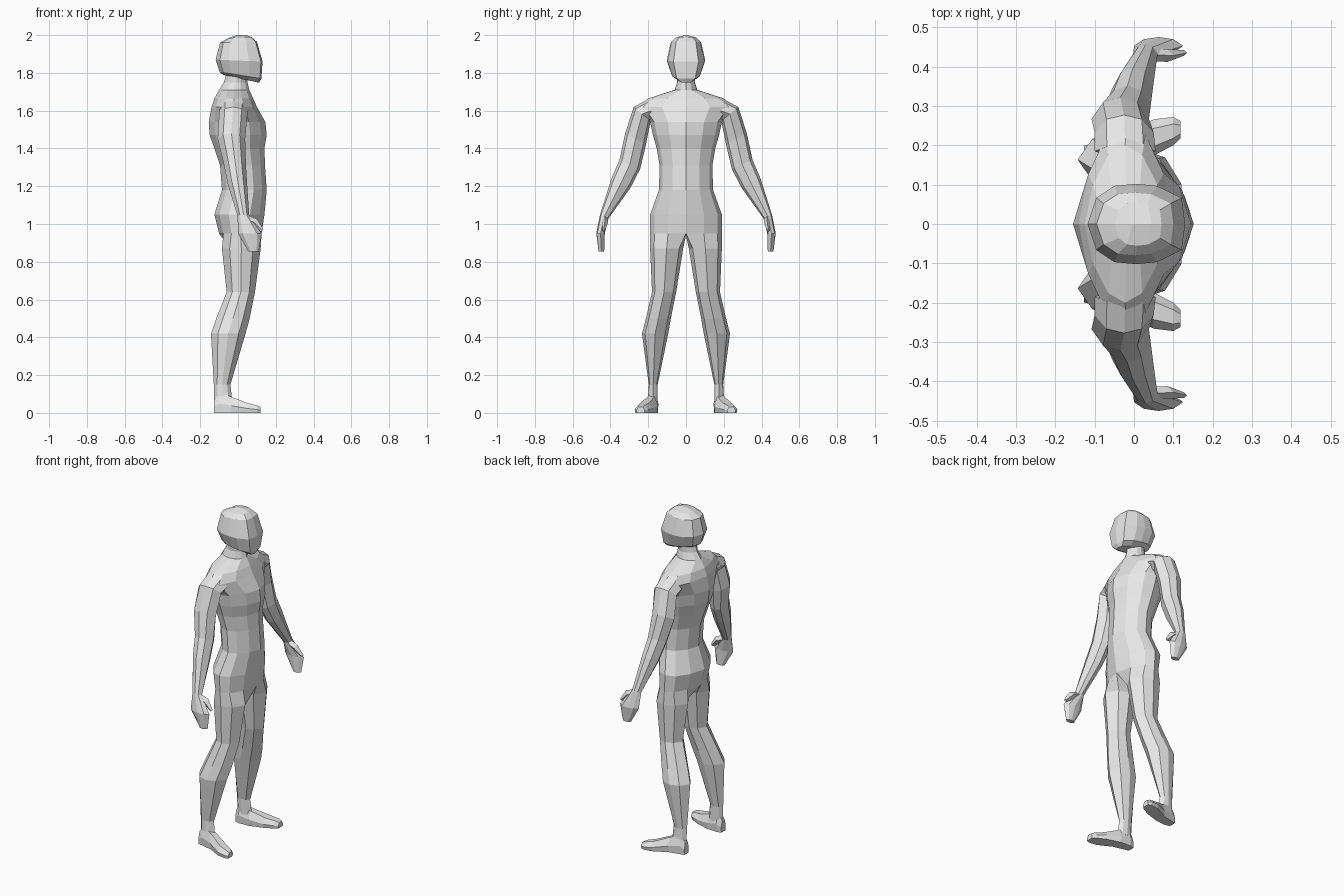
import bpy, bmesh
from mathutils import Vector

if "Cube" in bpy.data.objects:
    bpy.data.objects.remove(bpy.data.objects["Cube"])

skin = bpy.data.materials.new("plain_grey")
skin.diffuse_color = (0.8, 0.8, 0.8, 1)
skin.use_nodes = True
skin.node_tree.nodes["Principled BSDF"].inputs["Base Color"].default_value = skin.diffuse_color

# Half cross-sections: (sideways fraction, forward fraction) from front to back
BODY = [(0, 1), (.5, .8), (.88, .42), (1, 0), (.88, -.42), (.5, -.8), (0, -1)]
HEAD = [(0, 1), (.65, .93), (.95, .42), (1, 0), (.95, -.45), (.65, -.82), (0, -1)]
# Closed limb section: (forward fraction, inner-to-outer fraction)
LIMB = [(.6, .12), (1, .5), (.6, .88), (0, 1), (-.6, .88), (-1, .5), (-.6, .12), (0, 0)]


def half_ring(bm, section, zb, zf, xb, xf, w):
    """Half ring around the middle plane, tilted from zb at the back to zf at the front."""
    mid, half = (xb + xf) / 2, (xf - xb) / 2
    return [bm.verts.new((mid + half * f, w * s, zb + (zf - zb) * (f + 1) / 2))
            for s, f in section]


def limb_ring(bm, outer, inner, xb, xf):
    """Closed ring between an outer and an inner (y, z) point."""
    o, i = Vector((0, *outer)), Vector((0, *inner))
    mid, half = (xb + xf) / 2, (xf - xb) / 2
    return [bm.verts.new(i.lerp(o, t) + Vector((mid + half * f, 0, 0))) for f, t in LIMB]


def bridge(bm, rings, closed):
    for a, b in zip(rings, rings[1:]):
        n = len(a)
        for k in range(n if closed else n - 1):
            m = (k + 1) % n
            bm.faces.new((a[k], a[m], b[m], b[k]))


def finish(bm, name):
    """Mirror left to right, fix normals and make the object."""
    bmesh.ops.mirror(bm, geom=bm.verts[:] + bm.edges[:] + bm.faces[:],
                     axis='Y', merge_dist=0.0005)
    bmesh.ops.recalc_face_normals(bm, faces=bm.faces[:])
    mesh = bpy.data.meshes.new(name)
    bm.to_mesh(mesh)
    bm.free()
    mesh.materials.append(skin)
    bpy.context.collection.objects.link(bpy.data.objects.new(name, mesh))


# Torso and neck, running on into the legs: z, back, front, half width
bm = bmesh.new()
torso = [half_ring(bm, BODY, z, z, xb, xf, w) for z, xb, xf, w in [
    (1.80, -.06, .05, .05), (1.75, -.075, .05, .047), (1.71, -.10, .06, .06),
    (1.665, -.125, .08, .20), (1.62, -.14, .10, .255), (1.54, -.155, .145, .19),
    (1.47, -.15, .152, .175), (1.40, -.125, .14, .155), (1.31, -.095, .143, .14),
    (1.18, -.085, .152, .143), (1.05, -.125, .14, .19), (.95, -.10, .125, .19)]]
bridge(bm, torso, False)
crotch = torso[-1] + [bm.verts.new((.01, 0, .94))]
legs = [crotch] + [limb_ring(bm, (yo, z), (yi, z), xb, xf) for z, xb, xf, yi, yo in [
    (.87, -.085, .12, .015, .19), (.64, -.06, .09, .052, .18), (.50, -.115, .062, .08, .212),
    (.42, -.143, .04, .094, .233), (.15, -.128, -.04, .15, .197),
    (.06, -.126, -.03, .15, .202)]]
bridge(bm, legs, True)
bm.faces.new(legs[-1])
finish(bm, "torso_and_legs")

# Head: back z, front z, back, front, half width
bm = bmesh.new()
head = [half_ring(bm, HEAD, *r) for r in [
    (1.79, 1.748, -.08, .112, .04), (1.805, 1.77, -.098, .124, .075),
    (1.87, 1.86, -.118, .13, .102), (1.96, 1.965, -.095, .10, .08),
    (1.985, 1.99, -.05, .07, .055)]]
bridge(bm, head, False)
crown = [bm.verts.new((x, 0, 2.0)) for x in (.045, -.005)]
top = head[-1]
bm.faces.new((top[0], top[1], top[2], crown[0]))
bm.faces.new((top[2], top[3], top[4], crown[1], crown[0]))
bm.faces.new((top[4], top[5], top[6], crown[1]))
bm.faces.new(head[0])
bmesh.ops.delete(bm, geom=[f for f in bm.faces if all(abs(v.co.y) < 1e-6 for v in f.verts)],
                 context='FACES')
finish(bm, "head")

# Arms with flat hands: outer point, inner point, back, front
bm = bmesh.new()
arm = [limb_ring(bm, *r) for r in [
    ((.20, 1.66), (.17, 1.54), -.10, .055), ((.277, 1.62), (.187, 1.545), -.10, .05),
    ((.322, 1.48), (.212, 1.42), -.108, .038), ((.352, 1.34), (.243, 1.29), -.075, .042),
    ((.395, 1.24), (.295, 1.19), -.055, .048), ((.455, 1.05), (.41, 1.03), -.002, .06),
    ((.475, .95), (.43, .95), 0, .125), ((.463, .855), (.433, .855), .055, .11)]]
bridge(bm, arm, True)
bm.faces.new(arm[0])
bm.faces.new(arm[-1])
finish(bm, "arms")

# Thumbs: small tapered four-sided pegs
bm = bmesh.new()
thumb = [[bm.verts.new((x + dx * s, y + dy * s, z + dx * s))
          for dx, dy in ((1, 0), (0, 1), (-1, 0), (0, -1))]
         for x, y, z, s in [(.035, .43, 1.03, .016), (.085, .428, 1.01, .016),
                            (.128, .435, .965, .007)]]
bridge(bm, thumb, True)
bm.faces.new(thumb[0])
bm.faces.new(thumb[-1])
finish(bm, "thumbs")

# Feet, turned outward: x, centre y, half width, height
bm = bmesh.new()
foot = [[bm.verts.new((x, y + s * w, h * k)) for s, k in
         ((-.9, 0), (-1, .45), (-.5, 1), (.5, 1), (1, .45), (.9, 0))]
        for x, y, w, h in [(-.127, .177, .022, .07), (-.10, .176, .03, .11),
                           (-.035, .185, .036, .085), (.05, .22, .046, .052),
                           (.10, .236, .036, .04), (.118, .24, .022, .032)]]
bridge(bm, foot, True)
bm.faces.new(foot[0])
bm.faces.new(foot[-1])
finish(bm, "feet")
